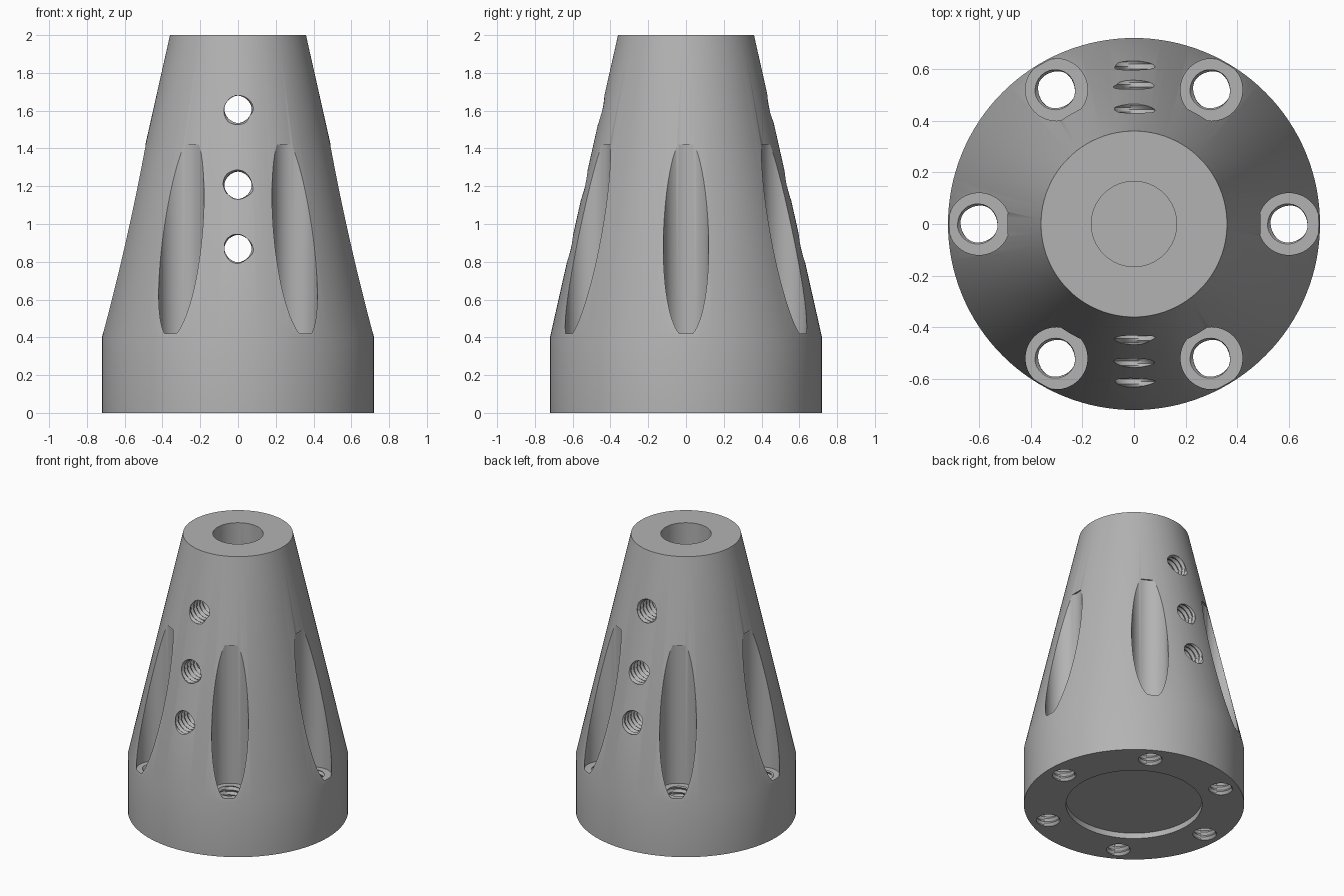
import bpy, bmesh, math
from mathutils import Matrix, Vector

if "Cube" in bpy.data.objects:
    bpy.data.objects.remove(bpy.data.objects["Cube"], do_unlink=True)

PITCH = 0.035

metal = bpy.data.materials.new("plain grey")
metal.use_nodes = True
grey = (0.45, 0.45, 0.45, 1)
metal.diffuse_color = grey
metal.node_tree.nodes["Principled BSDF"].inputs["Base Color"].default_value = grey


def lathe(name, radius_at, heights, segments):
    """Closed solid around z; radius_at(z, turn) gives its radius."""
    bm = bmesh.new()
    rings = []
    for z in heights:
        ring = []
        for i in range(segments):
            a = math.tau * i / segments
            r = radius_at(z, i / segments)
            ring.append(bm.verts.new((r * math.cos(a), r * math.sin(a), z)))
        rings.append(ring)
    for low, high in zip(rings, rings[1:]):
        for i in range(segments):
            j = (i + 1) % segments
            bm.faces.new((low[i], low[j], high[j], high[i]))
    bm.faces.new(rings[0][::-1])
    bm.faces.new(rings[-1])
    mesh = bpy.data.meshes.new(name)
    bm.to_mesh(mesh)
    bm.free()
    mesh.materials.append(metal)
    obj = bpy.data.objects.new(name, mesh)
    bpy.context.collection.objects.link(obj)
    return obj


def cylinder(name, radius, bottom, top, segments=64):
    return lathe(name, lambda z, t: radius, (bottom, top), segments)


def thread(name, bottom, top):
    """Helical screw thread cutter along z."""
    def radius(z, turn):
        phase = (z / PITCH - turn) % 1
        return 0.07 + 0.03 * min(phase, 1 - phase)
    steps = round((top - bottom) / PITCH * 4)
    heights = [bottom + (top - bottom) * k / steps for k in range(steps + 1)]
    return lathe(name, radius, heights, 32)


# Tapered body on a straight collar
profile = {0: 0.72, 0.4: 0.72, 2: 0.36}
body = lathe("tapered_body", lambda z, t: profile[z], list(profile), 128)

# Central bore and shallow underside recess
cutters = [cylinder("bore_cutter", 0.165, 0.4, 2.1),
           cylinder("recess_cutter", 0.445, -0.1, 0.04, 96)]

# Six vertical flutes, each with a threaded hole through its floor
for k in range(6):
    a = math.tau * k / 6
    place = Vector((0.6 * math.cos(a), 0.6 * math.sin(a), 0))
    flute = cylinder("flute_cutter", 0.12, 0.42, 1.42)
    hole = thread("floor_hole_cutter", -0.05, 0.5)
    for obj in (flute, hole):
        obj.data.transform(Matrix.Translation(place))
        cutters.append(obj)

# Three threaded cross holes from front to back
for z in (0.87, 1.205, 1.607):
    hole = thread("cross_hole_cutter", -0.75, 0.75)
    hole.data.transform(Matrix.Translation((0, 0, z)) @ Matrix.Rotation(math.pi / 2, 4, "X"))
    cutters.append(hole)

# Cut everything out, then keep only the finished body
for cutter in cutters:
    cutter.hide_render = True
    mod = body.modifiers.new(cutter.name, "BOOLEAN")
    mod.operation = "DIFFERENCE"
    mod.solver = "EXACT"
    mod.object = cutter
graph = bpy.context.evaluated_depsgraph_get()
finished = bpy.data.meshes.new_from_object(body.evaluated_get(graph))
body.modifiers.clear()
body.data = finished
for cutter in cutters:
    bpy.data.objects.remove(cutter, do_unlink=True)

finished.materials.clear()
finished.materials.append(metal)
for face in finished.polygons:
    face.material_index = 0

bpy.ops.object.select_all(action="DESELECT")
body.select_set(True)
bpy.context.view_layer.objects.active = body
bpy.ops.object.shade_smooth_by_angle(angle=math.radians(30))
